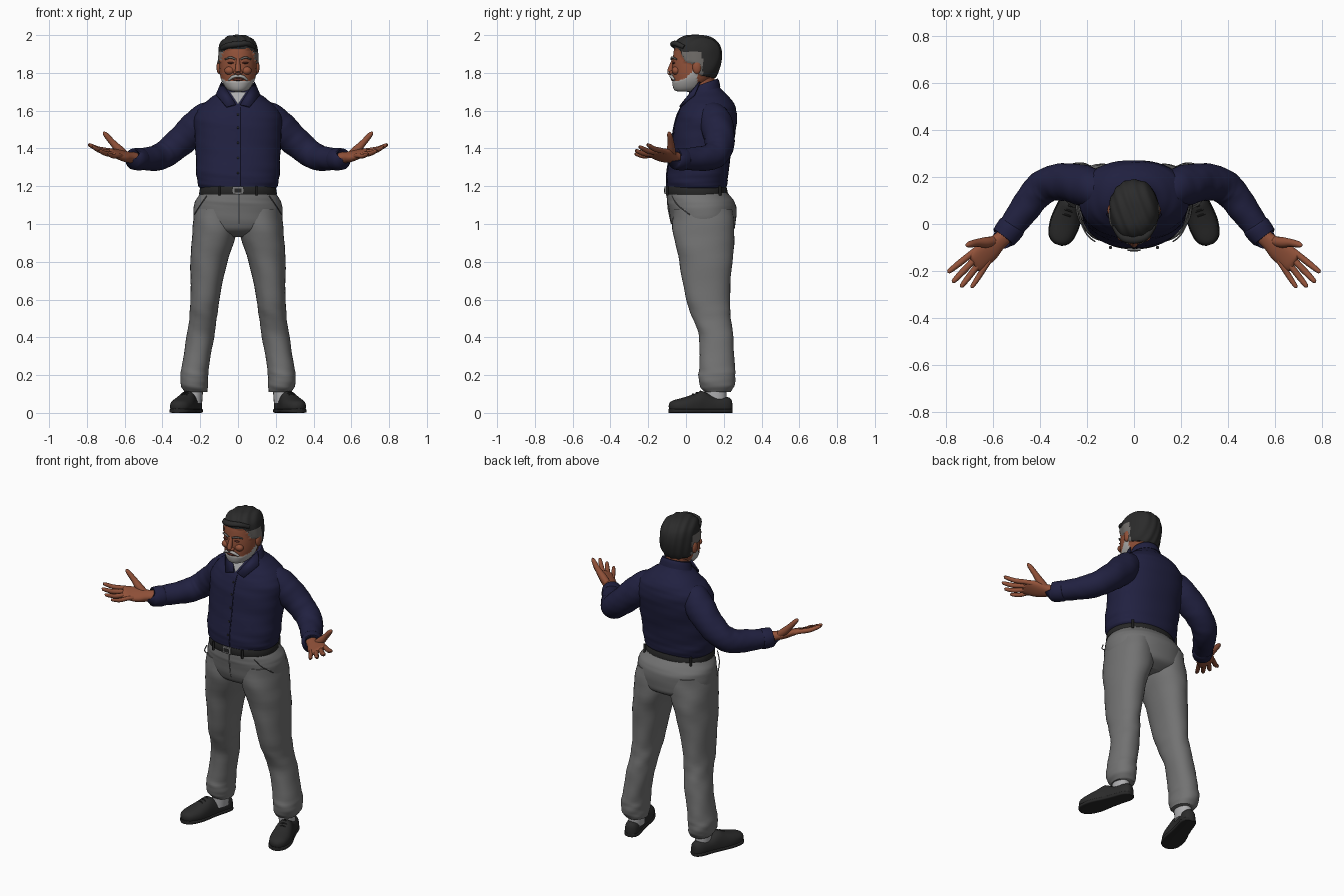
import bpy, bmesh, math
from mathutils import Vector as V


def material(name, r, g, b):
    m = bpy.data.materials.new(name)
    m.diffuse_color = (r, g, b, 1)
    return m


NAVY = material("navy cloth", .015, .015, .052)
GREY = material("grey trousers", .17, .17, .17)
SKIN = material("skin", .29, .085, .042)
DARK = material("dark skin", .12, .03, .02)
HAIR = material("dark hair", .024, .024, .024)
TEMPLE = material("greying hair", .16, .15, .14)
BEARD = material("pale beard", .42, .41, .40)
LEATHER = material("black leather", .02, .02, .02)
COTTON = material("pale cotton", .42, .42, .43)
METAL = material("buckle metal", .2, .2, .2)


def smooth(rows, k=5):
    """Catmull-Rom interpolation between rows of numbers."""
    out, last = [], len(rows) - 1
    for i in range(last):
        p = [rows[min(max(i + j, 0), last)] for j in (-1, 0, 1, 2)]
        for s in range(k):
            t = s / k
            out.append([.5 * (2 * b + (c - a) * t + (2 * a - 5 * b + 4 * c - d) * t * t
                              + (3 * b - a - 3 * c + d) * t ** 3) for a, b, c, d in zip(*p)])
    return out + [list(rows[-1])]


def make(name, verts, faces, mat):
    me = bpy.data.meshes.new(name)
    me.from_pydata(verts, [], faces)
    bm = bmesh.new()
    bm.from_mesh(me)
    bmesh.ops.recalc_face_normals(bm, faces=bm.faces)
    bm.to_mesh(me)
    bm.free()
    me.materials.append(mat)
    ob = bpy.data.objects.new(name, me)
    bpy.context.collection.objects.link(ob)
    return ob


def skin(name, rings, mat, n=32, fold=0, power=2, cap=True):
    """Join elliptical rings (centre, axis, axis); fold adds cloth wrinkles."""
    verts, faces = [], []
    for i, (c, a, b) in enumerate(rings):
        for j in range(n):
            th = 2 * math.pi * j / n
            cs, sn = math.cos(th), math.sin(th)
            r = 1 + fold * (math.sin(i * .85 + 3 * cs + 2 * sn) + .6 * math.sin(i * 1.7 - 4 * sn + 2 * th))
            ca = math.copysign(abs(cs) ** (2 / power), cs)
            sa = math.copysign(abs(sn) ** (2 / power), sn)
            verts.append(c + (a * ca + b * sa) * r)
    for i in range(len(rings) - 1):
        for j in range(n):
            k = (j + 1) % n
            faces.append((i * n + j, i * n + k, i * n + n + k, i * n + n + j))
    if cap:
        faces += [tuple(range(n)), tuple(range(len(verts) - n, len(verts)))]
    return make(name, verts, faces, mat)


def loft(name, rows, mat, sx=1, k=5, tilt=0, **kw):
    """Horizontal rings from rows of (z, centre x, half width, front y, back y)."""
    rings = []
    for z, cx, rx, yf, yb in smooth(rows, k):
        h = (yb - yf) / 2
        rings.append((V((sx * cx, (yf + yb) / 2, z)), V((rx, 0, 0)), V((0, h, tilt))))
    return skin(name, rings, mat, **kw)


def tube(name, rows, mat, sx=1, k=4, up=(0, 0, 1), **kw):
    """Sweep along rows of (x, y, z, half width, half thickness)."""
    rows = smooth([r if len(r) == 5 else (*r, r[3]) for r in rows], k)
    pts = [V((r[0], r[1], r[2])) for r in rows]
    rings = []
    for i, r in enumerate(rows):
        t = pts[min(i + 1, len(pts) - 1)] - pts[max(i - 1, 0)]
        side = t.cross(V(up)).normalized()
        top = side.cross(t).normalized()
        c, a, b = pts[i], side * r[3], top * r[4]
        rings.append(tuple(V((sx * v.x, v.y, v.z)) for v in (c, a, b)))
    return skin(name, rings, mat, **kw)


def ball(name, loc, size, mat):
    x, y, z = loc
    a, b, c = size
    rows = [(z - c * math.cos(t), x, a * math.sin(t), y - b * math.sin(t), y + b * math.sin(t))
            for t in [.05 + (math.pi - .1) * i / 10 for i in range(11)]]
    return loft(name, rows, mat, k=1, n=16)


def lerp(x, pts):
    for (a, p), (b, q) in zip(pts, pts[1:]):
        if x <= b:
            return p + (q - p) * max(0, (x - a) / (b - a))
    return pts[-1][1]


# Shirt body
shirt = [(1.18, 0, .19, -.09, .2), (1.2, 0, .208, -.1, .215), (1.24, 0, .218, -.102, .222),
         (1.3, 0, .222, -.096, .228), (1.4, 0, .225, -.078, .245), (1.5, 0, .232, -.065, .265),
         (1.57, 0, .23, -.048, .27), (1.62, 0, .2, -.025, .262), (1.66, 0, .155, 0, .24),
         (1.7, 0, .1, .02, .2), (1.73, 0, .075, .03, .175)]
loft("shirt_body", shirt, NAVY, n=48, fold=.007, power=2.25)
front = [(.012, r[3] - .002, r[0], .003) for r in shirt[1:8]]
tube("shirt_placket", front, NAVY, up=(1, 0, 0), n=6)
for z in (1.27, 1.35, 1.43, 1.51, 1.58):
    y = lerp(z, [(r[0], r[3]) for r in shirt])
    ball("shirt_button", (0, y - .002, z), (.006, .004, .006), LEATHER)

# Collar and undershirt
loft("collar_band", [(1.70, 0, .1, .012, .182), (1.73, 0, .09, .018, .176), (1.745, 0, .083, .025, .168)],
     NAVY, tilt=.025)
for s in (-1, 1):
    leaf = [(.088, .07, 1.755), (.012, -.028, 1.635), (.062, -.036, 1.622), (.118, .04, 1.685)]
    ob = make("collar_leaf", [(s * x, y, z) for x, y, z in leaf], [(0, 1, 2), (0, 2, 3)], NAVY)
    ob.modifiers.new("thickness", "SOLIDIFY").thickness = .009
make("undershirt", [(-.045, .004, 1.70), (.045, .004, 1.70), (0, -.027, 1.632)], [(0, 1, 2)], COTTON)
loft("neck", [(1.62, 0, .07, .03, .16), (1.72, 0, .066, .025, .155), (1.80, 0, .066, .02, .15)], SKIN)

# Trouser seat, belt and buckle
loft("trouser_seat", [(.93, 0, .09, .02, .19), (.96, 0, .19, -.05, .245), (1, 0, .228, -.076, .262),
     (1.08, 0, .236, -.092, .267), (1.12, 0, .226, -.098, .255), (1.16, 0, .203, -.098, .225),
     (1.19, 0, .19, -.095, .205)], GREY, n=48, fold=.004, power=2.2)
loft("belt", [(1.157, 0, .203, -.103, .218), (1.16, 0, .206, -.107, .222), (1.195, 0, .2, -.107, .215),
     (1.198, 0, .197, -.103, .212)], LEATHER, n=48, k=2, power=2.2)
tube("belt_buckle", [(-.028, -.108, 1.178, .006, .02), (.028, -.108, 1.178, .006, .02)], METAL, power=8)
tube("buckle_inset", [(-.018, -.112, 1.178, .004, .011), (.018, -.112, 1.178, .004, .011)], LEATHER, power=8)
tube("fly_seam", [(.006, -.1, 1.155, .003), (.006, -.094, 1.08, .003), (.004, -.077, 1.0, .003)],
     GREY, up=(1, 0, 0), n=6)

for s in (-1, 1):
    # Trouser leg
    loft("trouser_leg", [(.11, .222, .06, .1, .235), (.14, .23, .07, .075, .255), (.19, .232, .074, .066, .262),
         (.25, .225, .072, .07, .258), (.4, .2, .073, .07, .25), (.5, .185, .073, .036, .238),
         (.6, .175, .077, 0, .232), (.8, .154, .097, -.035, .245), (.95, .125, .118, -.068, .258),
         (1.08, .115, .11, -.07, .245)], GREY, s, n=40, fold=.014, power=2.2)
    tube("pocket_seam", [(.165, -.075, 1.15, .003), (.2, -.045, 1.10, .003), (.232, .02, 1.05, .003)],
         GREY, s, n=6)
    for x, y in ((.1, -.1), (.16, .18)):
        tube("belt_loop", [(x, y, 1.15, .007), (x, y, 1.202, .007)], LEATHER, s, up=(0, 1, 0), n=8)

    # Sock and shoe, with the upper flattened on the ground
    loft("sock", [(.05, .232, .042, .1, .215), (.16, .228, .046, .1, .215)], COTTON, s, n=20)
    shape = [(0, .012, .06), (.03, .03, .078), (.12, .042, .086), (.3, .045, .086), (.47, .05, .115),
             (.6, .057, .1), (.75, .06, .083), (.9, .05, .07), (.97, .032, .06), (1, .012, .045)]
    path = [(.218 + .105 * t, .242 - .33 * t) for t, w, h in shape]
    shoe = tube("shoe_upper", [(*p, .035, w, h - .035) for p, (t, w, h) in zip(path, shape)],
                HAIR, s, power=2.3)
    for v in shoe.data.vertices:
        v.co.z = max(v.co.z, .006)
    tube("shoe_sole", [(*p, .011, w + .004, .011) for p, (t, w, h) in zip(path, shape)], LEATHER, s, power=5)
    for t, z in ((.5, .112), (.56, .106), (.62, .098)):
        x, y = .218 + .105 * t, .242 - .33 * t
        tube("shoe_lace", [(x - .028, y - .009, z - .014, .004), (x, y, z + .002, .004),
             (x + .028, y + .009, z - .014, .004)], LEATHER, s, n=6)

    # Sleeve and cuff
    tube("sleeve", [(.1, .13, 1.59, .055), (.16, .145, 1.565, .082), (.22, .165, 1.515, .086),
         (.29, .178, 1.45, .08), (.36, .17, 1.39, .074), (.415, .13, 1.355, .07),
         (.475, .05, 1.345, .062), (.545, -.045, 1.343, .053)], NAVY, s, k=6, fold=.016)
    tube("sleeve_cuff", [(.515, -.005, 1.343, .056), (.522, -.015, 1.343, .06), (.552, -.055, 1.344, .056),
         (.556, -.06, 1.345, .045)], NAVY, s, k=2)

    # Palm, fingers and thumb
    tube("palm", [(.53, -.035, 1.347, .034, .03), (.575, -.075, 1.353, .036, .027),
         (.61, -.105, 1.36, .049, .025), (.645, -.135, 1.37, .052, .02), (.672, -.162, 1.378, .046, .015),
         (.682, -.17, 1.381, .035, .007)], SKIN, s, up=(-.28, -.28, .92), n=24, power=2.4)
    tips = [(.79, -.205, 1.42), (.77, -.247, 1.408), (.735, -.267, 1.388), (.69, -.27, 1.37)]
    for i, tip in enumerate(tips):
        base = V((.692, -.127, 1.389)).lerp(V((.633, -.183, 1.362)), i / 3)
        base += V((.01, -.01, 0)) * (i in (1, 2))
        tip = V(tip)
        mid, near = base.lerp(tip, .5) - V((0, 0, .007)), base.lerp(tip, .94)
        r = (.0135, .0138, .0132, .0118)[i]
        back = base - (tip - base) * .3
        tube("finger", [(*back, r), (*base, r), (*mid, r), (*near, r * .72), (*tip, r * .2)], SKIN, s, n=12)
    tube("thumb", [(.585, -.07, 1.358, .018), (.625, -.078, 1.39, .023), (.665, -.08, 1.432, .017),
         (.695, -.086, 1.467, .014), (.708, -.09, 1.482, .009), (.712, -.091, 1.488, .003)], SKIN, s, n=14)

    # Ear, eye and brow
    ball("ear", (s * .1, .058, 1.83), (.014, .024, .036), SKIN)
    ball("eye", (s * .038, -.066, 1.853), (.017, .009, .005), DARK)
    tube("eyebrow", [(.014, -.077, 1.872, .005), (.04, -.073, 1.882, .006), (.068, -.05, 1.872, .004)],
         TEMPLE, s, n=8)
    ball("cheek", (s * .045, -.053, 1.812), (.027, .022, .022), SKIN)
    ball("nostril_wing", (s * .014, -.076, 1.802), (.011, .013, .01), SKIN)
    tube("moustache", [(0, -.08, 1.783, .007), (.025, -.077, 1.78, .009), (.05, -.062, 1.762, .006)],
         BEARD, s, n=10)

# Nose and mouth
tube("nose", [(0, -.064, 1.875, .009), (0, -.074, 1.845, .012), (0, -.083, 1.815, .015),
     (0, -.084, 1.8, .015), (0, -.078, 1.792, .007)], SKIN, n=14)
ball("mouth", (0, -.072, 1.765), (.03, .008, .007), DARK)

# Head, with hair and beard as raised areas
head = loft("head", [(1.703, 0, .02, -.03, .02), (1.708, 0, .045, -.055, .06), (1.722, 0, .062, -.065, .09),
            (1.745, 0, .077, -.07, .115), (1.77, 0, .088, -.071, .14), (1.8, 0, .095, -.072, .16),
            (1.84, 0, .098, -.072, .173), (1.88, 0, .098, -.069, .18), (1.92, 0, .096, -.064, .178),
            (1.95, 0, .088, -.053, .165), (1.975, 0, .068, -.03, .137), (1.988, 0, .04, .0, .1),
            (1.991, 0, .01, .045, .06)], SKIN, n=72, k=6, power=2.15)
for m in (HAIR, TEMPLE, BEARD):
    head.data.materials.append(m)
HAIRLINE = [(-.1, 1.932), (-.03, 1.922), (-.005, 1.86), (.05, 1.845), (.07, 1.79), (.2, 1.768)]
BEARDLINE = [(-.1, 1.757), (-.04, 1.757), (0, 1.775), (.03, 1.805), (.055, 1.85)]


def region(p):
    if p.z > lerp(p.y, HAIRLINE):
        return 2 if p.z < 1.91 and p.y < .085 else 1
    return 3 if p.y < .06 and p.z < lerp(p.y, BEARDLINE) else 0


for f in head.data.polygons:
    f.material_index = region(f.center)
raised = {}
for v in head.data.vertices:
    kind = region(v.co)
    out = (v.co - V((0, .05, 1.85))).normalized()
    if kind in (1, 2):
        strand = .0025 * math.sin(v.co.x * 150 + v.co.y * 60 + v.co.z * 25)
        raised[v.index] = out * (.009 + strand)
    elif kind == 3:
        raised[v.index] = out * .003
for i, d in raised.items():
    head.data.vertices[i].co += d

# Swept fringe
tube("fringe", [(-.085, -.01, 1.93, .01, .014), (-.05, -.055, 1.945, .016, .016),
     (0, -.066, 1.952, .018, .016), (.05, -.052, 1.955, .016, .014), (.085, -.01, 1.935, .01, .012)], HAIR, n=16)

# Smooth shading with sharp edges kept
bpy.ops.object.select_all(action='SELECT')
bpy.context.view_layer.objects.active = head
bpy.ops.object.shade_smooth_by_angle(angle=math.radians(50))
